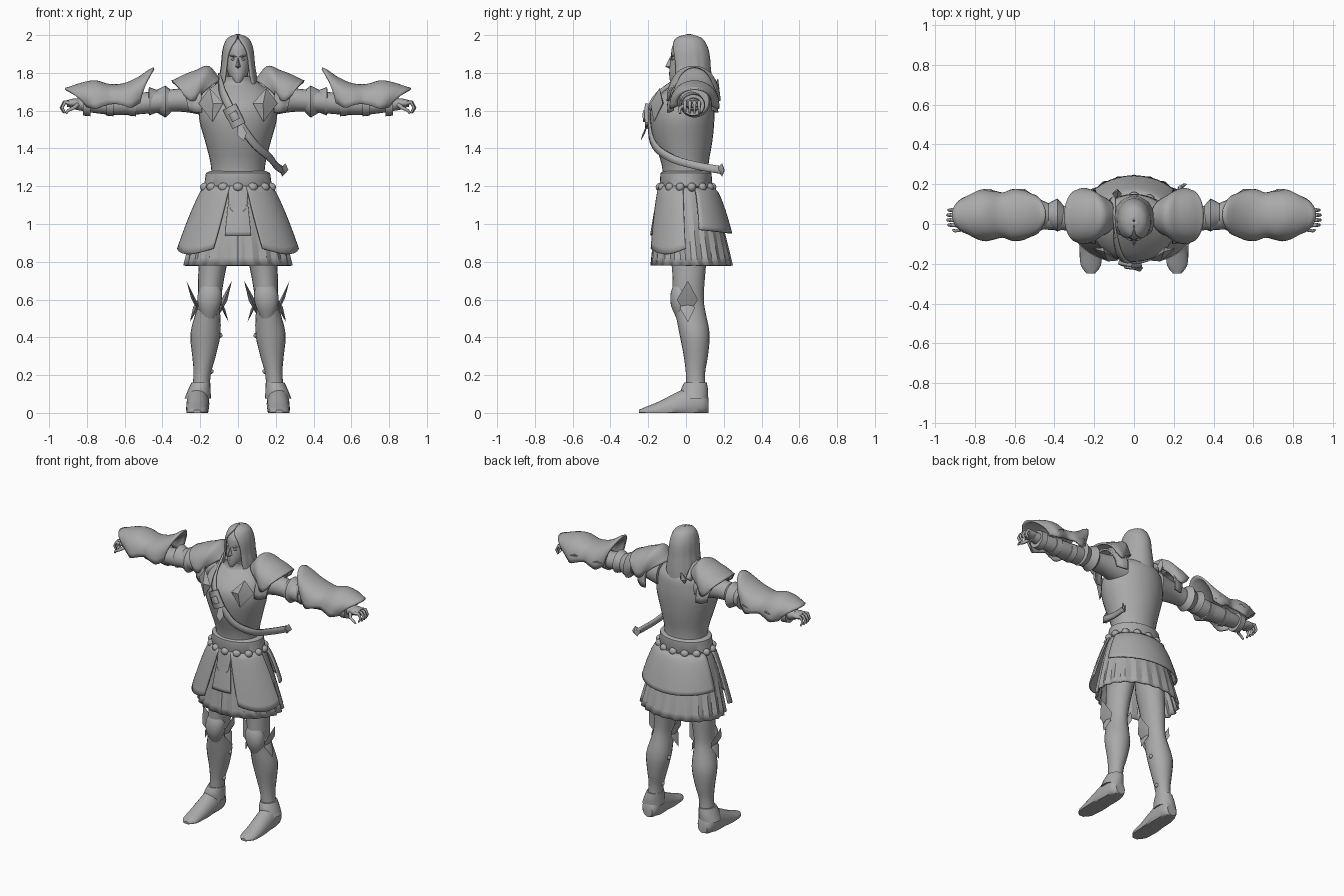
import bpy, math
from math import sin, cos, pi, radians
from mathutils import Vector

old = bpy.data.objects.get("Cube")
if old:
    bpy.data.objects.remove(old, do_unlink=True)

grey = bpy.data.materials.new("plain grey")
grey.use_nodes = True
grey.diffuse_color = (0.4, 0.4, 0.4, 1)
grey.node_tree.nodes["Principled BSDF"].inputs["Base Color"].default_value = (0.4, 0.4, 0.4, 1)


def make(name, verts, faces, mirror=False, thick=0, angle=40):
    me = bpy.data.meshes.new(name)
    me.from_pydata([tuple(v) for v in verts], [], faces)
    me.materials.append(grey)
    ob = bpy.data.objects.new(name, me)
    bpy.context.collection.objects.link(ob)
    bpy.ops.object.select_all(action="DESELECT")
    ob.select_set(True)
    bpy.context.view_layer.objects.active = ob
    bpy.ops.object.mode_set(mode="EDIT")
    bpy.ops.mesh.select_all(action="SELECT")
    bpy.ops.mesh.normals_make_consistent(inside=False)
    bpy.ops.object.mode_set(mode="OBJECT")
    bpy.ops.object.shade_smooth_by_angle(angle=radians(angle))
    if thick:
        mod = ob.modifiers.new("thickness", "SOLIDIFY")
        mod.thickness, mod.offset = thick, 0
    if mirror:
        ob.modifiers.new("mirror", "MIRROR")
    return ob


def curve_at(keys, t):
    """Smooth interpolation through evenly spaced keys, t from 0 to 1."""
    f = min(max(t, 0), 1) * (len(keys) - 1)
    i = min(int(f), len(keys) - 2)
    f -= i
    a, b = keys[i], keys[i + 1]
    p, q = keys[max(i - 1, 0)], keys[min(i + 2, len(keys) - 1)]
    return a + 0.5 * f * (b - p + f * (2 * p - 5 * a + 4 * b - q + f * (3 * (a - b) + q - p)))


def grid(name, fn, nu, nv, **kw):
    verts = [fn(i / nu, j / nv) for i in range(nu + 1) for j in range(nv + 1)]
    w = nv + 1
    faces = [(i * w + j, i * w + j + 1, (i + 1) * w + j + 1, (i + 1) * w + j)
             for i in range(nu) for j in range(nv)]
    return make(name, verts, faces, **kw)


def loft(name, axis, rings, n=20, sub=3, **kw):
    """Ellipse rings (position, centre a, centre b, radius a, radius b) along an axis."""
    steps = (len(rings) - 1) * sub
    cols = list(zip(*rings))
    verts = []
    for s in range(steps + 1):
        t, a, b, ra, rb = [curve_at(c, s / steps) for c in cols]
        for k in range(n):
            p, q = a + ra * cos(2 * pi * k / n), b + rb * sin(2 * pi * k / n)
            v = {"x": (t, p, q), "y": (p, t, q), "z": (p, q, t)}[axis]
            verts.append((v[0], v[1], max(v[2], 0)))
    faces = [(i * n + k, i * n + (k + 1) % n, (i + 1) * n + (k + 1) % n, (i + 1) * n + k)
             for i in range(steps) for k in range(n)]
    faces += [tuple(range(n))[::-1], tuple(range(steps * n, steps * n + n))]
    return make(name, verts, faces, **kw)


def arch(name, low, high, top, half, bottom, yc, thick=0.012):
    """Curved plate over an arm; low and high are its x spans at the rim and the crest."""
    def fn(u, v):
        s = sin(pi * v)
        x0, x1 = low[0] + (high[0] - low[0]) * s, low[1] + (high[1] - low[1]) * s
        zb = curve_at(bottom, u)
        return (x0 + (x1 - x0) * u, yc - curve_at(half, u) * cos(pi * v),
                zb + (curve_at(top, u) - zb) * s ** 0.75)
    return grid(name, fn, 20, 24, thick=thick, mirror=True)


def cone(name, a_top, a_bot, z, r_top, r_bot, cy, pleats=0, droop=0, bulge=0.8, **kw):
    """Hanging plate around the waist; angles run from the front (-y) towards +x."""
    def fn(u, v):
        w = v ** bulge
        a = radians((a_top[0] + (a_top[1] - a_top[0]) * u) * (1 - v)
                    + (a_bot[0] + (a_bot[1] - a_bot[0]) * u) * v)
        k = 1 + 0.055 * v * (2 * abs((u * pleats) % 1 - 0.5) - 0.5) if pleats else 1
        rx, ry = [(r_top[i] + (r_bot[i] - r_top[i]) * w) * k for i in (0, 1)]
        return (rx * sin(a), cy[0] + (cy[1] - cy[0]) * v - ry * cos(a),
                z[0] + (z[1] - z[0] - droop * sin(pi * u)) * v)
    return grid(name, fn, 24 if not pleats else pleats * 4, 10, thick=0.01, **kw)


def leaf(name, base, tip, side, depth, mirror=True, middle=0.4):
    """Pointed blade with a raised ridge."""
    base, tip, side, depth = map(Vector, (base, tip, side, depth))
    mid = base.lerp(tip, middle)
    verts = [base, mid + side, mid + depth, mid - side, mid - depth, tip]
    faces = [(e, 1 + k, 1 + (k + 1) % 4) for e in (0, 5) for k in range(4)]
    return make(name, verts, faces, mirror=mirror)


def ribbon(name, pts, half, thick, mirror=False):
    """Flat strap lying around the body."""
    cols = list(zip(*pts))
    n = 30

    def fn(u, v):
        p = Vector([curve_at(c, u) for c in cols])
        q = Vector([curve_at(c, min(u + 0.02, 1)) for c in cols])
        o = Vector([curve_at(c, max(u - 0.02, 0)) for c in cols])
        out = Vector((p.x, p.y, 0)).normalized()
        return p + (q - o).cross(out).normalized() * half * (2 * v - 1)
    return grid(name, fn, n, 2, thick=thick, mirror=mirror)


def finger(name, pts, r):
    cu = bpy.data.curves.new(name, "CURVE")
    cu.dimensions, cu.bevel_depth, cu.bevel_resolution, cu.use_fill_caps = "3D", r, 2, True
    sp = cu.splines.new("POLY")
    sp.points.add(len(pts) - 1)
    for i, p in enumerate(pts):
        sp.points[i].co = (*p, 1)
        sp.points[i].radius = 1 - 0.5 * i / (len(pts) - 1)
    ob = bpy.data.objects.new(name, cu)
    bpy.context.collection.objects.link(ob)
    me = bpy.data.meshes.new_from_object(ob.evaluated_get(bpy.context.evaluated_depsgraph_get()))
    verts, faces = [v.co.copy() for v in me.vertices], [tuple(p.vertices) for p in me.polygons]
    bpy.data.objects.remove(ob)
    make(name, verts, faces, mirror=True, angle=60)


def ball(name, at, r, mirror=False):
    x, y, z = at
    loft(name, "z", [(z + r[2] * sin(t), x, y, r[0] * cos(t) + 1e-4, r[1] * cos(t) + 1e-4)
                     for t in [pi * (k / 6 - 0.5) for k in range(7)]], n=10, sub=1, mirror=mirror)


# Torso and neck
loft("breastplate", "z", [(1.23, 0, 0, .14, .12), (1.32, 0, -.005, .145, .125), (1.44, 0, -.015, .175, .155),
     (1.55, 0, -.02, .205, .17), (1.63, 0, -.015, .2, .165), (1.7, 0, .01, .17, .13), (1.76, 0, .02, .09, .07)], n=32)
loft("neck", "z", [(1.7, 0, .02, .06, .06), (1.8, 0, .01, .052, .055), (1.84, 0, .01, .05, .05)])
loft("collar", "z", [(1.7, 0, .02, .14, .12), (1.75, 0, .02, .1, .095), (1.78, 0, .025, .1, .1)], n=24)

# Head, face and long hair
loft("head", "z", [(1.75, 0, -.06, .018, .022), (1.775, 0, -.025, .042, .063), (1.82, 0, -.005, .06, .083),
     (1.88, 0, .005, .066, .085), (1.94, 0, .01, .062, .083), (1.98, 0, .012, .035, .05)], n=24)
leaf("nose", (0, -.084, 1.885), (0, -.082, 1.82), (.014, 0, 0), (0, -.028, 0), False, .8)
leaf("mouth", (-.025, -.078, 1.797), (.025, -.078, 1.797), (0, 0, .007), (0, -.012, 0), False, .5)
leaf("brow", (.005, -.08, 1.885), (.05, -.06, 1.893), (0, 0, .008), (0, -.012, 0))
ball("eye", (.026, -.071, 1.872), (.013, .008, .006), True)


def hair_point(u, v):
    gap = radians(curve_at((0, 8, 30, 42, 46, 46, 50, 58), v))
    a = gap + (2 * pi - 2 * gap) * u
    back = 0.5 - 0.5 * cos(a)
    rx = curve_at((.004, .052, .073, .08, .084, .092, .098, .085), v)
    ry = curve_at((.004, .065, .092, .1, .1, .1, .098, .09), v)
    z = curve_at((2.0, 1.98, 1.935, 1.89, 1.84, 1.79, 1.73, 1.67), v) - .03 * back * v ** 3
    return (rx * (1 + .03 * sin(14 * a) * v) * sin(a), .015 - ry * cos(a) + .03 * back * v ** 2, z)


grid("long_hair", hair_point, 48, 21, thick=.012)

# Belt with hanging scallops
loft("belt", "z", [(1.19, 0, 0, .17, .135), (1.2, 0, 0, .18, .14), (1.27, 0, 0, .17, .135), (1.28, 0, 0, .15, .12)], n=32, sub=1)
for k in range(14):
    t = 2 * pi * (k + .5) / 14
    ball("belt_scallop", (.178 * cos(t), .138 * sin(t), 1.195), (.028, .024, .024))

# Pleated skirt, thigh plates, rear plate and front flap
cone("pleated_skirt", (0, 360), (0, 360), (1.21, .78), (.16, .125), (.28, .208), (0, .03), pleats=22, angle=20)
cone("thigh_plate", (14, 84), (24, 88), (1.2, .87), (.175, .145), (.318, .205), (0, .005), droop=.03, mirror=True)
cone("rear_plate", (108, 252), (104, 256), (1.19, .97), (.178, .145), (.275, .225), (0, .015), droop=.02, bulge=.6)
cone("front_flap", (-18, 18), (-12, 12), (1.2, 1.08), (.172, .14), (.2, .165), (0, 0), droop=.03)
cone("front_cloth", (-14, 14), (-16, 16), (1.15, .94), (.19, .145), (.25, .185), (0, 0))

# Legs, ankle cuffs and shoes
loft("leg", "z", [(1.15, .09, .02, .08, .09), (.9, .115, .015, .082, .1), (.75, .138, .015, .072, .088),
     (.62, .15, .012, .062, .082), (.55, .157, .02, .062, .08), (.42, .172, .045, .08, .08),
     (.3, .18, .052, .062, .064), (.2, .19, .05, .045, .05), (.08, .2, .055, .05, .055)], mirror=True)
loft("knee_cap", "z", [(.5, .155, -.03, .03, .02), (.57, .152, -.03, .06, .05), (.64, .148, -.03, .062, .05),
     (.7, .145, -.03, .03, .025)], mirror=True)
loft("ankle_cuff", "z", [(.075, .213, .045, .07, .072), (.12, .205, .045, .06, .072), (.16, .197, .05, .05, .06)], mirror=True)
loft("shoe", "y", [(.118, .208, .04, .035, .04), (.09, .21, .05, .055, .07), (.03, .212, .05, .06, .09),
     (-.05, .214, .03, .06, .078), (-.14, .217, .012, .057, .05), (-.21, .217, .008, .05, .025),
     (-.25, .217, .006, .02, .01)], mirror=True)

# Knee wings and calf studs
for x, d in ((.215, 1), (.09, -1)):
    leaf("knee_wing", (x - .02 * d, .005, .5), (x + .058 * d, .01, .7), (0, .055, 0), (.014, 0, .006), middle=.5)
    leaf("knee_lower_spike", (x - .02 * d, .005, .63), (x + .04 * d, .01, .48), (0, .04, 0), (.012, 0, .006), middle=.5)
for x, z in ((.096, .41), (.143, .22)):
    ball("calf_stud", (x, .05, z), (.014, .014, .014), True)

# Arms with flared elbow rings
loft("arm", "x", [(.14, .03, 1.655, .09, .09), (.28, .03, 1.657, .066, .064), (.4, .03, 1.65, .06, .058),
     (.55, .035, 1.635, .06, .056), (.7, .04, 1.63, .054, .05), (.86, .04, 1.635, .036, .03)], mirror=True)
loft("elbow_ring", "x", [(.355, .035, 1.65, .06, .06), (.385, .045, 1.648, .083, .085), (.43, .045, 1.65, .06, .06),
     (.47, .045, 1.65, .078, .075), (.475, .045, 1.65, .06, .06)], sub=1, mirror=True)
for x in (.54, .66, .78):
    loft("forearm_band", "x", [(x, .038, 1.63, .064, .06), (x + .04, .038, 1.63, .06, .056)], sub=1, mirror=True)
for x in (.58, .75):
    leaf("cuff_spike", (x - .06, .155, 1.66), (x + .01, .175, 1.66), (0, .012, .015), (.01, 0, .015))

# Layered shoulder plates and forearm shells
arch("shoulder_plate", (.2, .285), (.09, .35), (1.76, 1.83, 1.81, 1.785, 1.755), (.1, .125, .135, .135, .125),
     (1.68, 1.66, 1.65, 1.66, 1.68), .04)
arch("under_shoulder_plate", (.19, .26), (.2, .3), (1.77, 1.765, 1.74), (.13, .125, .105), (1.59, 1.59, 1.6), .035)
arch("forearm_shell", (.52, .80), (.445, .915), (1.825, 1.775, 1.74, 1.735, 1.755, 1.74, 1.715),
     (.1, .122, .124, .108, .118, .125, .095), (1.64, 1.615, 1.63, 1.635, 1.625, 1.61, 1.62), .045)
leaf("chest_guard", (.15, -.14, 1.72), (.135, -.17, 1.54), (.065, .03, 0), (-.01, -.035, 0), middle=.45)

# Hands with curled fingers
loft("palm", "x", [(.83, .04, 1.635, .034, .026), (.87, .035, 1.64, .046, .024), (.905, .035, 1.637, .042, .018)], mirror=True)
for k in range(4):
    y, r = .07 - .025 * k, .06 - .006 * abs(k - 1.5)
    finger("finger", [(.89, y, 1.64), (.88 + r * .7, y, 1.645), (.88 + r, y, 1.615), (.875 + r * .8, y, 1.588)], .012)
finger("thumb", [(.85, 0, 1.63), (.87, -.03, 1.615), (.9, -.035, 1.6), (.91, -.03, 1.585)], .012)

# Diagonal strap with buckle, loose tip and side fitting
ribbon("diagonal_strap", [(-.11, .13, 1.71), (-.1, .03, 1.78), (-.085, -.11, 1.71), (-.05, -.185, 1.63), (.01, -.195, 1.53),
       (.09, -.17, 1.42), (.17, -.08, 1.35), (.2, .05, 1.31), (.235, .19, 1.285)], .02, .012)
ribbon("strap_buckle", [(-.045, -.2, 1.62), (-.02, -.207, 1.57), (.005, -.207, 1.52)], .038, .02)
ribbon("buckle_bar", [(-.03, -.216, 1.59), (-.02, -.22, 1.57), (-.01, -.22, 1.55)], .022, .016)
leaf("loose_tip", (0, -.19, 1.56), (.03, -.24, 1.44), (.026, .004, .006), (0, -.006, 0), False, .7)
leaf("strap_end", (.225, .16, 1.29), (.25, .205, 1.285), (.008, 0, .035), (.025, .01, 0), False, .7)
leaf("back_knob", (-.09, .14, 1.68), (-.08, .17, 1.77), (.025, 0, 0), (0, .025, 0), False, .4)
